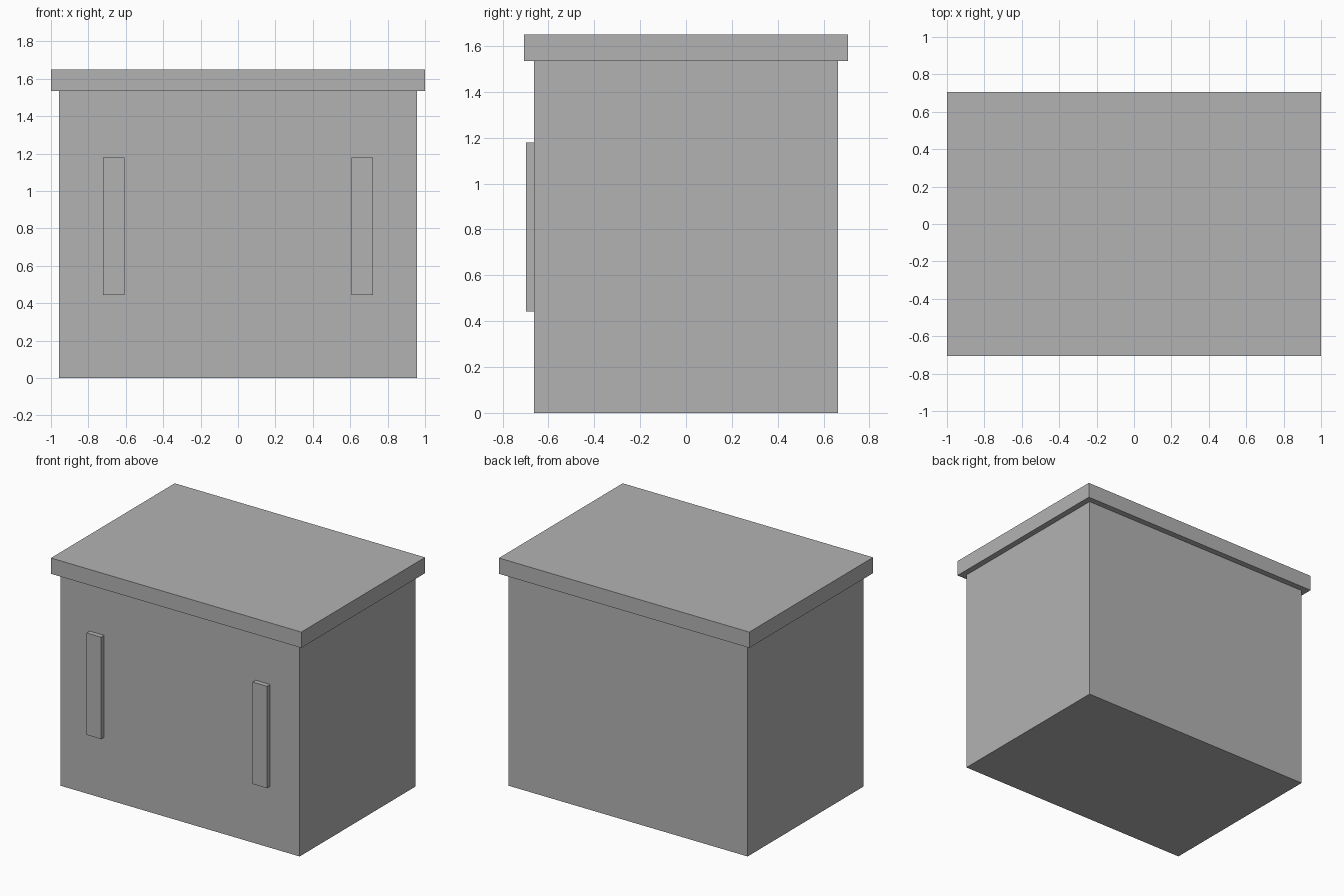
import bpy
import bmesh
from mathutils import Vector

if "Cube" in bpy.data.objects:
    bpy.data.objects.remove(bpy.data.objects["Cube"])

grey = bpy.data.materials.new("plain_grey")
grey.diffuse_color = (0.45, 0.45, 0.45, 1.0)
grey.use_nodes = True
grey.node_tree.nodes["Principled BSDF"].inputs["Base Color"].default_value = grey.diffuse_color


def box(name, low, high):
    """Axis-aligned box between two corners."""
    low, high = Vector(low), Vector(high)
    bm = bmesh.new()
    bmesh.ops.create_cube(bm, size=1.0)
    bmesh.ops.scale(bm, vec=high - low, verts=bm.verts)
    mesh = bpy.data.meshes.new(name)
    bm.to_mesh(mesh)
    bm.free()
    mesh.materials.append(grey)
    obj = bpy.data.objects.new(name, mesh)
    obj.location = (low + high) / 2
    bpy.context.collection.objects.link(obj)
    return obj


# Cabinet body
box("cabinet_body", (-0.956, -0.662, 0.0), (0.956, 0.662, 1.535))

# Overhanging top slab
box("top_slab", (-1.0, -0.706, 1.535), (1.0, 0.706, 1.649))

# Pair of upright handles on the front
for side, x in (("left", -0.663), ("right", 0.663)):
    box(side + "_handle", (x - 0.0575, -0.697, 0.443), (x + 0.0575, -0.662, 1.179))
